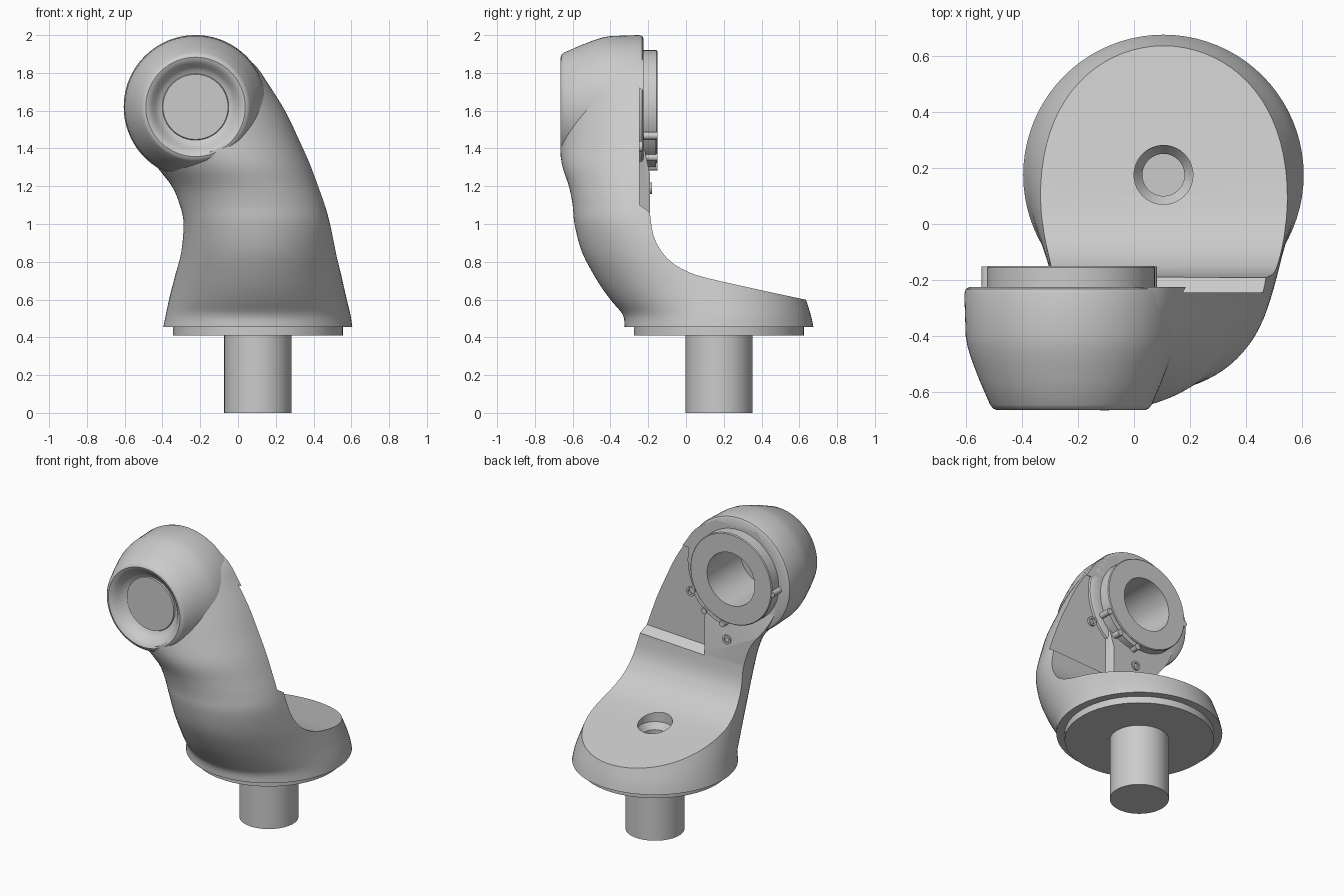
import bpy, bmesh, math
from mathutils import Vector

if "Cube" in bpy.data.objects:
    bpy.data.objects.remove(bpy.data.objects["Cube"])

HX, HZ = -0.225, 1.62      # head axis (runs along y)
BX, BY = 0.105, 0.175      # base axis (runs along z)


def finish(name, bm):
    bmesh.ops.remove_doubles(bm, verts=bm.verts, dist=1e-5)
    bmesh.ops.recalc_face_normals(bm, faces=bm.faces)
    me = bpy.data.meshes.new(name)
    bm.to_mesh(me)
    bm.free()
    ob = bpy.data.objects.new(name, me)
    bpy.context.collection.objects.link(ob)
    return ob


def activate(ob):
    bpy.ops.object.select_all(action='DESELECT')
    ob.select_set(True)
    bpy.context.view_layer.objects.active = ob


def smooth(ob, angle=32):
    activate(ob)
    bpy.ops.object.shade_smooth_by_angle(angle=math.radians(angle))
    return ob


def skin(name, loops, caps=True):
    bm = bmesh.new()
    rings = [[bm.verts.new(p) for p in loop] for loop in loops]
    n = len(rings[0])
    for a, b in zip(rings, rings[1:]):
        for i in range(n):
            j = (i + 1) % n
            bm.faces.new((a[i], a[j], b[j], b[i]))
    if caps:
        bm.faces.new(rings[0])
        bm.faces.new(rings[-1])
    return finish(name, bm)


def lathe(name, profile, centre, axis='Z', seg=72):
    # profile is (radius, position along axis), starting and ending on the axis
    loops = []
    for r, h in profile:
        loop = []
        for i in range(seg):
            a = math.tau * i / seg
            c, s = r * math.cos(a), r * math.sin(a)
            loop.append((centre[0] + c, h, centre[1] + s) if axis == 'Y'
                        else (centre[0] + c, centre[1] + s, h))
        loops.append(loop)
    return skin(name, loops, caps=False)


def cut(ob, cutter):
    cutter.hide_render = True
    m = ob.modifiers.new("cut", 'BOOLEAN')
    m.operation, m.solver, m.object = 'DIFFERENCE', 'EXACT', cutter
    activate(ob)
    bpy.ops.object.modifier_apply(modifier=m.name)
    bpy.data.objects.remove(cutter)


def catmull(rows, steps):
    out = []
    for i in range(len(rows) - 1):
        p0, p1 = rows[max(i - 1, 0)], rows[i]
        p2, p3 = rows[i + 1], rows[min(i + 2, len(rows) - 1)]
        for k in range(steps):
            t = k / steps
            out.append([0.5 * (2*b + (c - a)*t + (2*a - 5*b + 4*c - d)*t*t
                               + (3*b - a - 3*c + d)*t**3)
                        for a, b, c, d in zip(p0, p1, p2, p3)])
    return out + [list(rows[-1])]


# Body sections: z, left x, right x, apex x, front y, widest y, back y
sections = [
    (0.455, -.395, .605, .105, -.325, .175, .675),
    (0.52, -.382, .595, .105, -.335, .165, .66),
    (0.60, -.365, .576, .105, -.40, .13, .635),
    (0.70, -.34, .553, .105, -.47, .06, .60),
    (0.85, -.303, .52, .10, -.55, -.08, .50),
    (1.00, -.288, .487, .09, -.59, -.20, .40),
    (1.10, -.308, .46, .07, -.60, -.22, .30),
    (1.20, -.35, .425, .03, -.62, -.22, .20),
    (1.32, -.44, .38, -.05, -.658, -.22, .20),
    (1.45, -.50, .322, -.15, -.665, -.22, .20),
    (1.60, -.50, .25, -.22, -.655, -.22, .20),
    (1.75, -.48, .155, -.22, -.62, -.22, .20),
    (1.85, -.44, .08, -.22, -.54, -.22, .20),
    (1.94, -.36, -.06, -.22, -.38, -.22, .20),
]
N = 80
loops = []
for z, xl, xr, xa, yf, ym, yb in catmull(sections, 4):
    loop = []
    for i in range(N):
        c, s = math.cos(math.tau * i / N), math.sin(math.tau * i / N)
        loop.append((xa + c * (xr - xa if c > 0 else xa - xl),
                     ym + s * (yb - ym if s > 0 else ym - yf), z))
    loops.append(loop)
body = skin("bracket_body", loops)

# Hollow out the back: sloping foot, inner curve and flat back of the arm
bend = catmull([(.62, .602), (.35, .66), (.10, .717), (0, .752), (-.08, .80),
                (-.14, .87), (-.175, .95), (-.19, 1.05)], 3)
inner = [(.95, .532)] + bend + [(-.19, 1.26), (-.225, 1.42), (-.225, 2.3), (.95, 2.3)]
cut(body, skin("back_cutter", [[(x, y, z) for y, z in inner] for x in (-1, 1)]))

# Shallow pocket on the back of the arm, with tapered walls
pocket = [(0, 1.06), (.7, 1.09), (.7, 1.7), (.1, 1.7), (0, 1.45)]
cut(body, skin("pocket_cutter", [
    [(x + (.02 if x < .5 else 0), -.245, z + .02) for x, z in pocket],
    [(x - (.02 if x < .5 else 0), -.145, z - .05) for x, z in pocket]]))

# Room for the head, and the countersunk hole in the foot
cut(body, lathe("head_cutter", [(0, -1), (.25, -1), (.25, .5), (0, .5)], (HX, HZ), 'Y'))
cut(body, lathe("foot_hole_cutter", [(0, .5), (.075, .5), (.075, .62), (.105, .66),
                                     (.105, .9), (0, .9)], (BX, BY)))
smooth(body)

# Round head with dished front, rear collar and blind bore
smooth(lathe("head", [
    (0, -.60), (.172, -.60), (.176, -.592), (.195, -.60), (.212, -.618), (.23, -.642),
    (.247, -.658), (.263, -.664), (.277, -.658), (.288, -.645), (.325, -.56),
    (.352, -.49), (.368, -.44), (.375, -.40), (.38, -.25), (.375, -.232), (.362, -.225),
    (.30, -.225), (.30, -.155), (.295, -.15), (.175, -.15), (.175, -.50), (0, -.50)],
    (HX, HZ), 'Y', 96))

# Shaft and flange under the foot
smooth(lathe("shaft", [(0, 0), (.178, 0), (.178, .43), (0, .43)], (BX, BY)))
smooth(lathe("flange", [(0, .41), (.45, .41), (.45, .47), (0, .47)], (BX, BY), seg=96))

# Small screws on the back of the arm
for k, (x, z, y) in enumerate([(.13, 1.41, -.245), (-.17, 1.19, -.195)]):
    smooth(lathe(f"screw_{k + 1}", [(0, y - .03), (.03, y - .03), (.03, y + .015),
                                    (.017, y + .015), (.017, y), (0, y)],
                 (x, z), 'Y', 24))

# Curved clip hugging the collar, with a lug at each end
arc = []
for i in range(13):
    a = math.radians(-28 - 50 * i / 12)
    d = Vector((math.cos(a), 0, math.sin(a)))
    arc.append([(HX + d.x * r, y, HZ + d.z * r)
                for r, y in ((.298, -.25), (.33, -.25), (.33, -.16), (.298, -.16))])
smooth(skin("collar_clip", arc))
for k, (deg, r) in enumerate([(-28, .325), (-53, .335), (-78, .325), (184, .30)]):
    a = math.radians(deg)
    smooth(lathe(f"clip_lug_{k + 1}", [(0, -.25), (.02, -.25), (.02, -.152), (0, -.152)],
                 (HX + r * math.cos(a), HZ + r * math.sin(a)), 'Y', 20))
